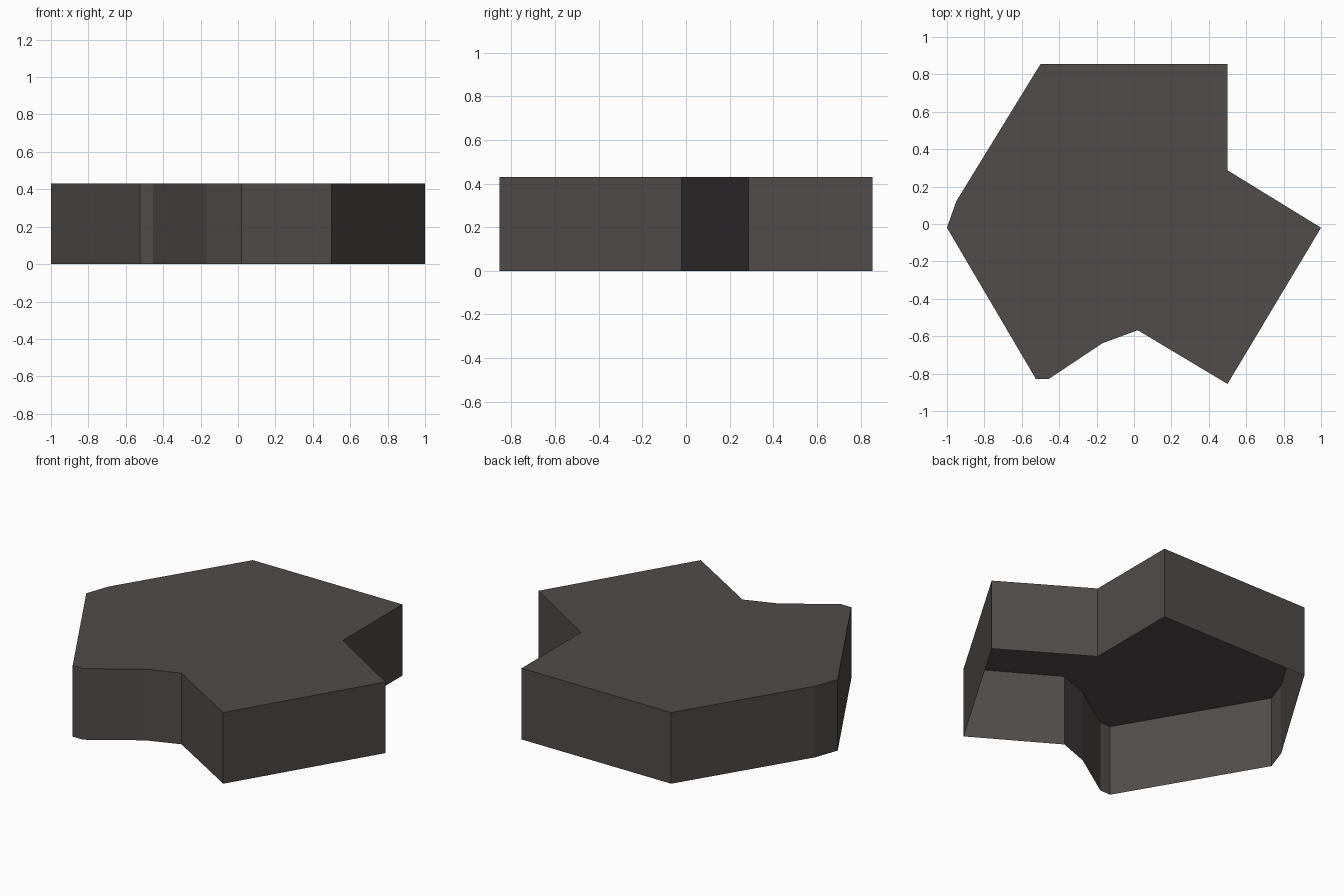
import bpy, bmesh

if "Cube" in bpy.data.objects:
    bpy.data.objects.remove(bpy.data.objects["Cube"])

HEIGHT = 0.43

# Outline of the slab seen from above, counter-clockwise
outline = [(0.5, 0.855), (-0.5, 0.855), (-0.95, 0.122), (-1.0, -0.02),
           (-0.525, -0.828), (-0.455, -0.828), (-0.168, -0.637),
           (0.02, -0.568), (0.5, -0.855), (1.0, -0.02), (0.5, 0.287)]

stone = bpy.data.materials.new("dark stone")
stone.diffuse_color = (0.08, 0.072, 0.069, 1)
stone.use_nodes = True
stone.node_tree.nodes["Principled BSDF"].inputs["Base Color"].default_value = stone.diffuse_color

# Open-bottomed shell: top face with walls dropped to the ground
bm = bmesh.new()
top = bm.faces.new([bm.verts.new((x, y, HEIGHT)) for x, y in outline])
rim = bmesh.ops.extrude_edge_only(bm, edges=list(top.edges))
for v in rim["geom"]:
    if isinstance(v, bmesh.types.BMVert):
        v.co.z = 0
bmesh.ops.recalc_face_normals(bm, faces=bm.faces)
bm.normal_update()
if top.normal.z < 0:
    bmesh.ops.reverse_faces(bm, faces=bm.faces)

mesh = bpy.data.meshes.new("floor_slab")
bm.to_mesh(mesh)
bm.free()
mesh.materials.append(stone)
slab = bpy.data.objects.new("floor_slab", mesh)
bpy.context.collection.objects.link(slab)
